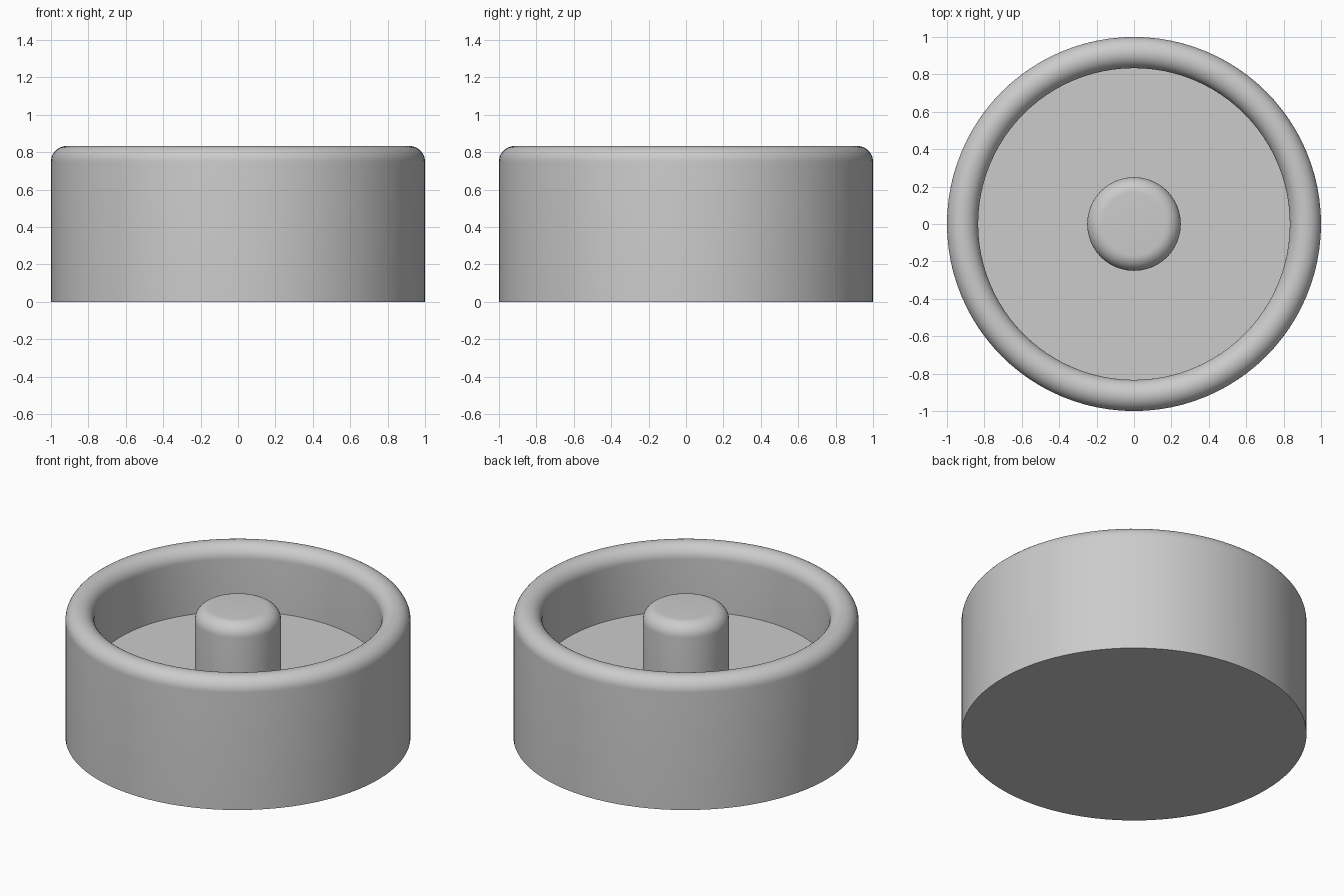
import bpy
import bmesh
from math import sin, cos, pi, radians

if "Cube" in bpy.data.objects:
    bpy.data.objects.remove(bpy.data.objects["Cube"], do_unlink=True)

UNIT = 1 / 12      # fillet radius; the other sizes are multiples of it
HEIGHT = 10 * UNIT
FLOOR = 5 * UNIT
SEGMENTS = 96

grey = bpy.data.materials.new("plain_grey")
grey.use_nodes = True
grey.diffuse_color = (0.6, 0.6, 0.6, 1)
grey.node_tree.nodes["Principled BSDF"].inputs["Base Color"].default_value = grey.diffuse_color


def arc(r, z, start, end, steps):
    """Fillet points in the radius/height plane, angles in degrees."""
    angles = [radians(start + (end - start) * i / steps) for i in range(steps + 1)]
    return [(r + UNIT * cos(a), z + UNIT * sin(a)) for a in angles]


def lathe(name, profile):
    """Revolve a profile that starts and ends on the z axis."""
    bm = bmesh.new()
    verts = [bm.verts.new((r, 0, z)) for r, z in profile]
    edges = [bm.edges.new(pair) for pair in zip(verts, verts[1:])]
    bmesh.ops.spin(bm, geom=verts + edges, cent=(0, 0, 0), axis=(0, 0, 1),
                   angle=2 * pi, steps=SEGMENTS)
    bmesh.ops.remove_doubles(bm, verts=bm.verts, dist=1e-5)
    bmesh.ops.recalc_face_normals(bm, faces=bm.faces)
    mesh = bpy.data.meshes.new(name)
    bm.to_mesh(mesh)
    bm.free()
    mesh.materials.append(grey)
    obj = bpy.data.objects.new(name, mesh)
    bpy.context.collection.objects.link(obj)
    bpy.ops.object.select_all(action='DESELECT')
    obj.select_set(True)
    bpy.context.view_layer.objects.active = obj
    bpy.ops.object.shade_smooth_by_angle(angle=radians(30))
    return obj


# Cup: flat base, straight wall, fully rounded rim, raised inner floor
rim = arc(1 - UNIT, HEIGHT - UNIT, 0, 180, 20)
lathe("cup", [(0, 0), (1, 0)] + rim + [(1 - 2 * UNIT, FLOOR), (0, FLOOR)])

# Centre post: rounded top edge, sunk slightly into the floor
post_radius = 3 * UNIT
sunk = FLOOR - 0.02
shoulder = arc(post_radius - UNIT, HEIGHT - UNIT, 0, 90, 10)
lathe("centre_post", [(0, sunk), (post_radius, sunk)] + shoulder + [(0, HEIGHT)])
